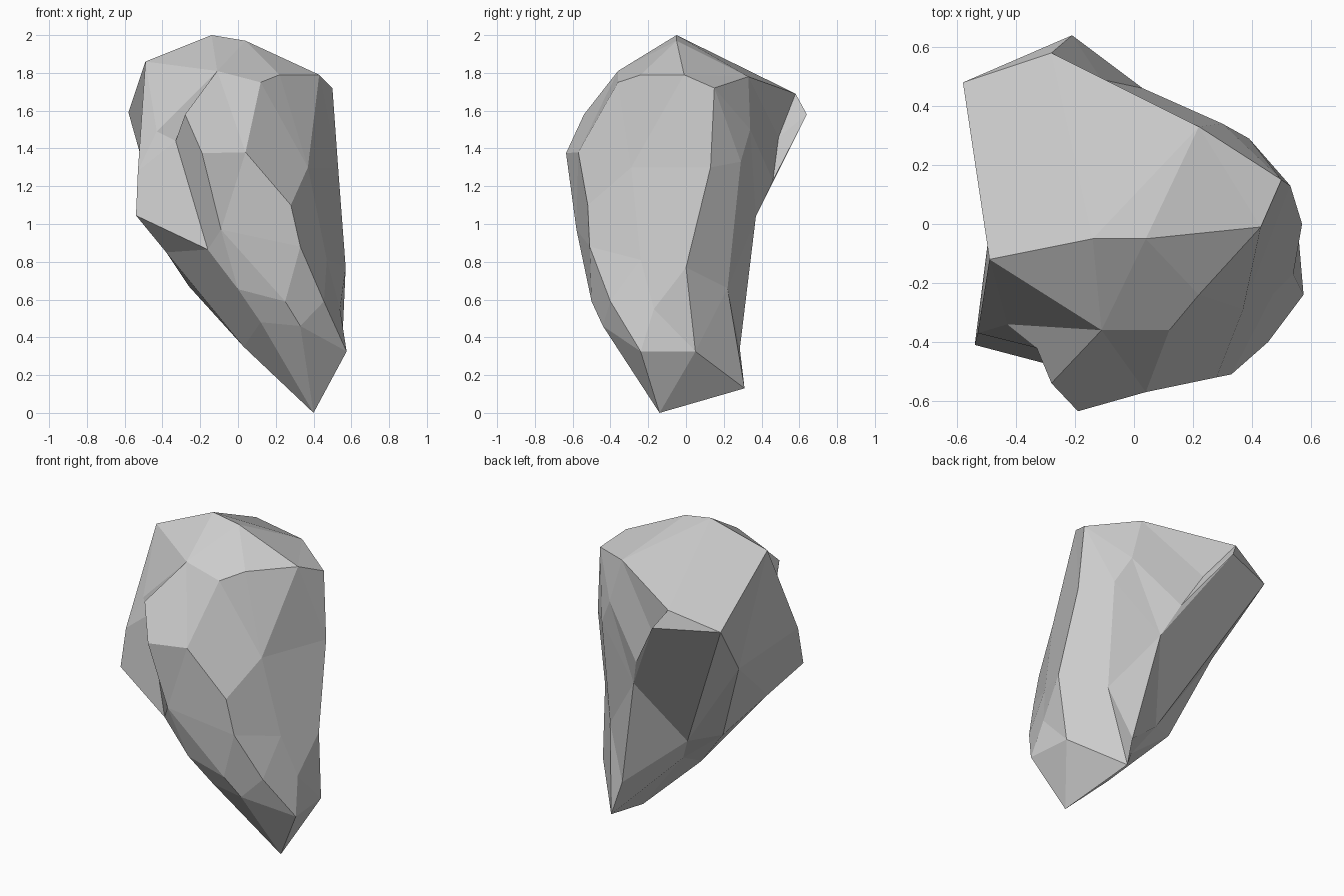
import bpy, bmesh
from mathutils import Vector

# Key corners of the boulder, grouped by region
crown = [(-.14, -.05, 2), (.04, -.05, 1.97), (.43, -.01, 1.79), (.5, .15, 1.72), (.22, .33, 1.78),
         (-.28, .58, 1.69), (-.58, .48, 1.59), (-.49, -.12, 1.86), (-.21, .64, 1.58)]
brow = [(.22, -.24, 1.79), (.12, -.36, 1.75), (-.11, -.36, 1.81), (-.28, -.54, 1.58),
        (-.43, -.34, 1.49), (-.19, -.635, 1.375), (.04, -.57, 1.38), (.37, -.29, 1.3)]
front = [(.28, -.52, 1.1), (-.09, -.58, .97), (.33, -.51, .88), (0, -.5, .655),
         (.25, -.5, .59), (.47, -.24, .81), (-.16, -.51, .865)]
left = [(-.53, -.37, 1.28), (-.54, -.41, 1.045), (-.38, -.28, .85), (-.26, 0, .67),
        (-.47, .14, 1.2), (-.33, -.42, 1.44)]
foot = [(.455, -.4, .59), (.33, -.44, .46), (.575, -.24, .325), (.4, -.14, 0), (.31, .31, .13),
        (.25, .285, .34), (.55, .05, .325), (.54, -.17, .55), (.57, 0, .77), (.38, .22, .66),
        (.03, -.2, .35), (.02, 0, .45), (.12, -.42, .48)]
back = [(-.11, .49, 1.46), (.03, .46, 1.23), (.11, .37, 1.04), (.3, .34, 1.5),
        (.39, .29, 1.33), (-.08, .1, .62), (.53, .13, 1.3)]


def to_sphere(p):
    """Direction of a corner from the leaning core of the boulder."""
    x, y, z = p
    return Vector((x - .36 + .28 * min(z, 1.4), y + .04, (z - 1) * .6)).normalized()


# Skin the corners: hull their directions, then move each back to its place
bm = bmesh.new()
places = {}
for p in crown + brow + front + left + foot + back:
    places[bm.verts.new(to_sphere(p))] = Vector(p)
bmesh.ops.convex_hull(bm, input=bm.verts[:])
for v, p in places.items():
    v.co = p

# Merge nearly coplanar triangles into broad chipped facets
bmesh.ops.dissolve_limit(bm, angle_limit=.09, verts=bm.verts[:], edges=bm.edges[:])
bmesh.ops.recalc_face_normals(bm, faces=bm.faces[:])
mesh = bpy.data.meshes.new("boulder")
bm.to_mesh(mesh)
bm.free()
bpy.context.collection.objects.link(bpy.data.objects.new("boulder", mesh))
